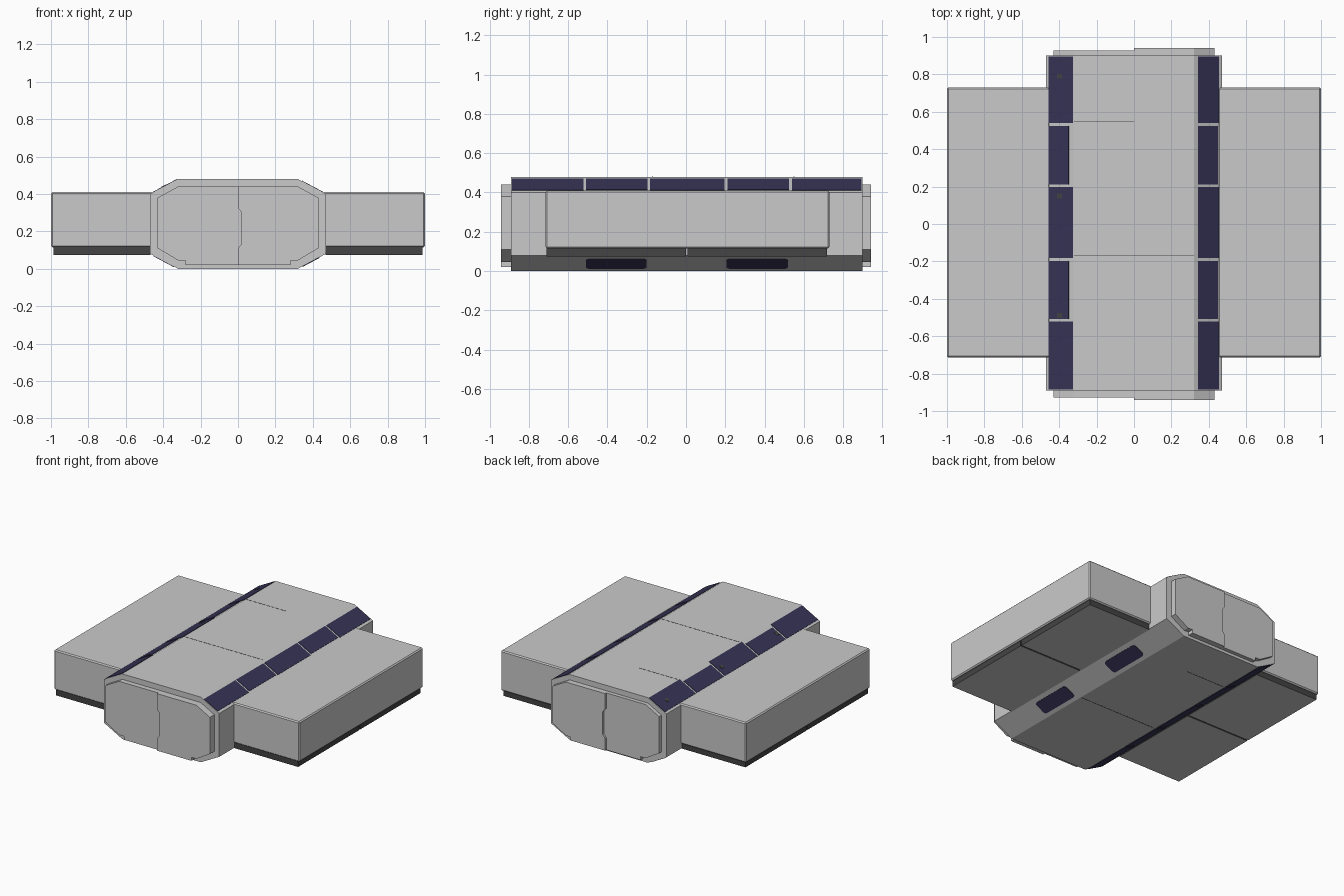
import bpy, bmesh

if "Cube" in bpy.data.objects:
    bpy.data.objects.remove(bpy.data.objects["Cube"])


def material(name, rgb):
    m = bpy.data.materials.new(name)
    m.diffuse_color = (*rgb, 1)
    m.use_nodes = True
    m.node_tree.nodes["Principled BSDF"].inputs["Base Color"].default_value = m.diffuse_color
    return m


GREY = material("hull grey", (0.59, 0.59, 0.59))
NAVY = material("navy panel", (0.036, 0.033, 0.09))
DARK = material("dark grey", (0.058, 0.058, 0.058))


def prism(name, pts, y0, y1, mat, bevel=0, round_corners=0):
    """Extrude an (x, z) profile from y0 to y1."""
    bm = bmesh.new()
    a = [bm.verts.new((x, y0, z)) for x, z in pts]
    b = [bm.verts.new((x, y1, z)) for x, z in pts]
    bm.faces.new(a)
    bm.faces.new(b)
    for i in range(len(pts)):
        j = (i + 1) % len(pts)
        bm.faces.new((a[i], a[j], b[j], b[i]))
    bmesh.ops.recalc_face_normals(bm, faces=bm.faces)
    if bevel:
        bmesh.ops.bevel(bm, geom=bm.edges[:], offset=bevel, segments=1, affect='EDGES')
    if round_corners:
        short = [e for e in bm.edges if e.calc_length() < 0.012]
        bmesh.ops.bevel(bm, geom=short, offset=round_corners, segments=3,
                        profile=0.5, affect='EDGES')
    me = bpy.data.meshes.new(name)
    bm.to_mesh(me)
    bm.free()
    me.materials.append(mat)
    ob = bpy.data.objects.new(name, me)
    bpy.context.collection.objects.link(ob)
    return ob


def box(name, x0, x1, y0, y1, z0, z1, mat, bevel=0):
    return prism(name, [(x0, z0), (x1, z0), (x1, z1), (x0, z1)], y0, y1, mat, bevel)


def slope_plate(name, side, upper, x0, x1, y0, y1, mat, lift=0.003, corners=0):
    """Thin plate lying on one of the four sloping hull corners."""
    pts = []
    for x, h in ((x0, -0.004), (x1, -0.004), (x1, lift), (x0, lift)):
        z = 0.48 - (x - 0.32) * 0.08 / 0.15 + h * 0.88
        pts.append((side * (x + h * 0.47), z if upper else 0.48 - z))
    return prism(name, pts, y0, y1, mat, round_corners=corners)


# Central eight-sided hull
half = [(0.32, 0), (0.47, 0.08), (0.47, 0.40), (0.32, 0.48)]
prism("hull", half + [(-x, z) for x, z in reversed(half)], -0.89, 0.90, GREY)

# End doors: two leaves with an interlocking seam, right leaf stands prouder
rim = [(0.28, 0.02), (0.28, 0.045), (0.32, 0.045), (0.43, 0.11), (0.43, 0.38), (0.32, 0.44)]
seam = [(0, 0.44), (0, 0.325), (0.02, 0.30), (0.02, 0.135), (0, 0.11), (0, 0.02)]
for end, sy, base in (("front", -1, -0.88), ("back", 1, 0.89)):
    prism(end + "_door_right", rim + seam, base, sy * 0.942, GREY)
    prism(end + "_door_left", [(-x, z) for x, z in rim] + seam, base, sy * 0.928, GREY)

# Side wings with dark underplates in two lengths
for side, label in ((-1, "left"), (1, "right")):
    xs = sorted((side * 0.45, side * 1.0))
    box(label + "_wing", *xs, -0.715, 0.73, 0.115, 0.41, GREY, bevel=0.008)
    xs = sorted((side * 0.468, side * 0.987))
    for part, y0, y1 in (("front", -0.71, -0.001), ("back", 0.008, 0.718)):
        plate = box(f"{label}_{part}_underplate", *xs, y0, y1, 0.075, 0.12, DARK)
        # Lower face is hull grey
        plate.data.materials.append(GREY)
        for f in plate.data.polygons:
            if f.normal.z < -0.9:
                f.material_index = 1

# Navy panel rows along the sloping corners
rows = [(-0.885, -0.522), (-0.508, -0.197), (-0.183, 0.197), (0.211, 0.525), (0.539, 0.895)]
for i, (y0, y1) in enumerate(rows):
    narrow = i % 2
    slope_plate("left_top_panel", -1, True, 0.348 if narrow else 0.325, 0.455, y0, y1, NAVY)
    slope_plate("right_top_panel", 1, True, 0.342, 0.448 if narrow else 0.453, y0, y1, NAVY)
    slope_plate("left_lower_panel", -1, False, 0.342, 0.45, y0, y1, NAVY)

# Rounded windows on the right lower corner
for y0, y1 in ((-0.51, -0.20), (0.205, 0.52)):
    slope_plate("right_lower_window", 1, False, 0.345, 0.435, y0, y1, NAVY, corners=0.02)

# Small dark studs on the left panels
for y in (-0.49, 0.15, 0.79):
    slope_plate("stud", -1, True, 0.383, 0.408, y - 0.013, y + 0.013, DARK, lift=0.005)

# Hairline seams across roof and floor
for x0, x1, y in ((-0.32, 0, 0.55), (-0.32, 0.32, -0.17)):
    box("roof_seam", x0, x1, y - 0.002, y + 0.002, 0.478, 0.4808, DARK)
    box("floor_seam", x0, x1, y - 0.002, y + 0.002, 0, 0.002, DARK).location.z = -0.0008
